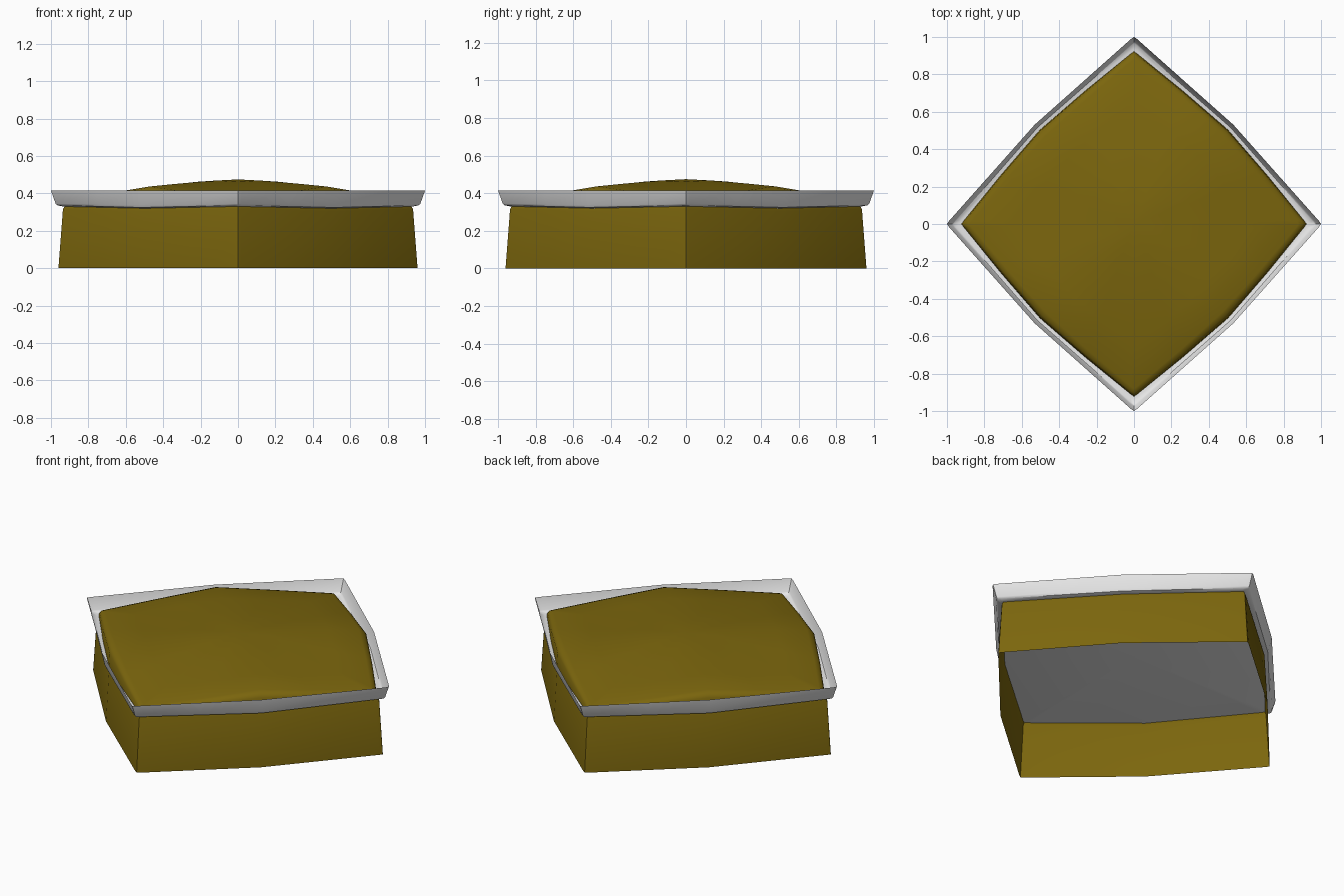
import bpy, bmesh, math
from mathutils import Vector

if "Cube" in bpy.data.objects:
    bpy.data.objects.remove(bpy.data.objects["Cube"])


def material(name, rgb):
    m = bpy.data.materials.new(name)
    m.diffuse_color = (*rgb, 1)
    m.use_nodes = True
    m.node_tree.nodes["Principled BSDF"].inputs["Base Color"].default_value = m.diffuse_color
    return m


GOLD = material("olive gold", (0.2, 0.133, 0.004))
GREY = material("light grey", (0.8, 0.8, 0.8))


def outline(rc, rm, zc, zm, bulge=0.0):
    """Diamond loop: slightly blunted corners at rc, edge middles bowed out to rm."""
    pts = []
    b = 0.018 * rc
    for k in range(4):
        a = k * math.pi / 2
        c = Vector((math.cos(a), math.sin(a)))
        n = Vector((-math.sin(a), math.cos(a)))
        mid = (c + n) * rm
        start, end = c * (rc - b * 0.7) + n * b, n * (rc - b * 0.7) + c * b
        out = (c + n).normalized() * bulge
        loop = [(c * rc, 0), (start, 0.03), (start.lerp(mid, 0.5) + out, 0.5),
                (mid, 1), (mid.lerp(end, 0.5) + out, 0.5), (end, 0.03)]
        pts += [(p.x, p.y, zc + (zm - zc) * t) for p, t in loop]
    return pts


def loft(name, rings, mat, first=None, last=None, bulge=0.0, angle=35):
    """Skin stacked diamond loops; optional centre points close either end."""
    bm = bmesh.new()
    loops = [[bm.verts.new(p) for p in outline(*r, bulge)] for r in rings]
    n = len(loops[0])
    for a, b in zip(loops, loops[1:]):
        for i in range(n):
            j = (i + 1) % n
            bm.faces.new((a[i], a[j], b[j], b[i]))
    if first is not None:
        v = bm.verts.new((0, 0, first))
        for i in range(n):
            bm.faces.new((v, loops[0][(i + 1) % n], loops[0][i]))
    if last is not None:
        v = bm.verts.new((0, 0, last))
        for i in range(n):
            bm.faces.new((loops[-1][i], loops[-1][(i + 1) % n], v))
    me = bpy.data.meshes.new(name)
    bm.to_mesh(me)
    bm.free()
    me.materials.append(mat)
    ob = bpy.data.objects.new(name, me)
    bpy.context.collection.objects.link(ob)
    bpy.ops.object.select_all(action='DESELECT')
    ob.select_set(True)
    bpy.context.view_layer.objects.active = ob
    bpy.ops.object.shade_smooth_by_angle(angle=math.radians(angle))
    return ob


# Hollow lower skirt, open underneath, rounded in at the top
loft("base_skirt", [(0.96, 0.515, 0, 0), (0.936, 0.503, 0.315, 0.305),
                    (0.928, 0.498, 0.33, 0.32)], GOLD)

# Shallow flared tray with a closed floor
loft("tray", [(0.935, 0.5, 0.33, 0.32), (0.965, 0.516, 0.336, 0.325),
              (0.975, 0.52, 0.345, 0.338), (1.0, 0.531, 0.415, 0.415)],
     GREY, first=0.33)

# Domed pad resting in the tray
APEX, CORNER, MIDDLE = 0.475, 0.37, 0.437
crown = [(0.88 * t, 0.472 * t, APEX - (APEX - CORNER) * t ** 1.5,
          APEX - (APEX - MIDDLE) * t ** 1.3) for t in (1, 0.75, 0.5, 0.25)]
loft("domed_pad", [(0.922, 0.503, 0.335, 0.325), (0.916, 0.5, 0.35, 0.408),
                   (0.905, 0.49, 0.362, 0.427)] + crown,
     GOLD, last=APEX, bulge=0.005, angle=60)
